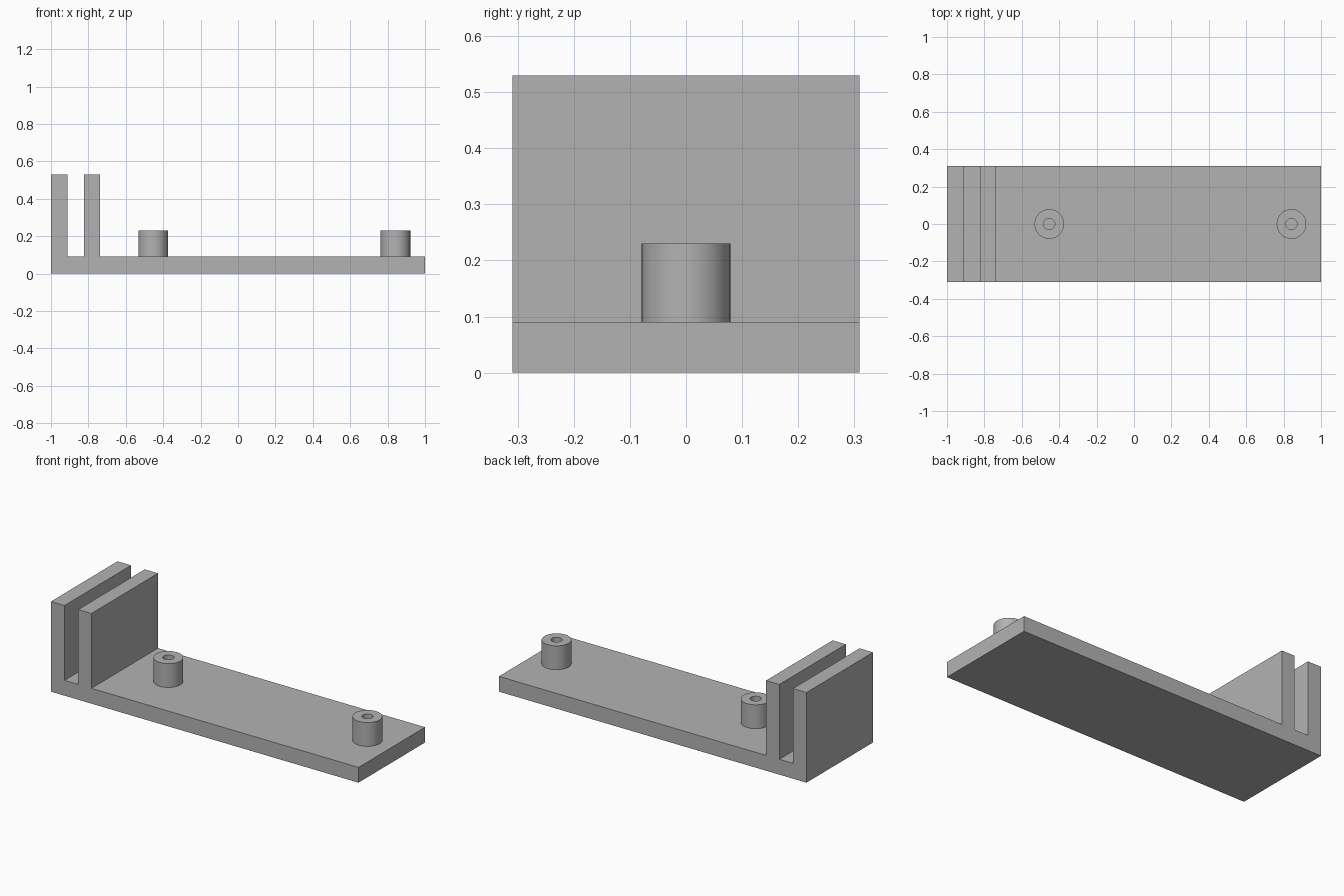
import bpy, bmesh
from math import cos, sin, tau, radians

cube = bpy.data.objects.get("Cube")
if cube:
    bpy.data.objects.remove(cube)

HALF_DEPTH = 0.309
PLATE_TOP = 0.09
WALL_TOP = 0.53
POST_TOP = 0.23
SEGMENTS = 64

grey = bpy.data.materials.new("plain grey")
grey.use_nodes = True
grey.diffuse_color = (0.45, 0.45, 0.45, 1)
grey.node_tree.nodes["Principled BSDF"].inputs["Base Color"].default_value = grey.diffuse_color


def finish(bm, name):
    bmesh.ops.recalc_face_normals(bm, faces=bm.faces)
    mesh = bpy.data.meshes.new(name)
    bm.to_mesh(mesh)
    bm.free()
    mesh.materials.append(grey)
    obj = bpy.data.objects.new(name, mesh)
    bpy.context.collection.objects.link(obj)
    return obj


# Base plate with two upright walls and a slot, extruded from one side profile
profile = [(-1, 0), (1, 0), (1, PLATE_TOP), (-0.737, PLATE_TOP), (-0.737, WALL_TOP),
           (-0.823, WALL_TOP), (-0.823, PLATE_TOP), (-0.912, PLATE_TOP),
           (-0.912, WALL_TOP), (-1, WALL_TOP)]
bm = bmesh.new()
side = bm.faces.new([bm.verts.new((x, -HALF_DEPTH, z)) for x, z in profile])
extruded = bmesh.ops.extrude_face_region(bm, geom=[side])["geom"]
bmesh.ops.translate(bm, vec=(0, 2 * HALF_DEPTH, 0),
                    verts=[v for v in extruded if isinstance(v, bmesh.types.BMVert)])
finish(bm, "slotted_base")


# Hollow round posts, open down to the plate
def post(name, x, outer=0.079, inner=0.03):
    bm = bmesh.new()
    section = [(outer, PLATE_TOP), (outer, POST_TOP), (inner, POST_TOP), (inner, PLATE_TOP)]
    rings = [[bm.verts.new((r * cos(tau * i / SEGMENTS), r * sin(tau * i / SEGMENTS), z))
              for i in range(SEGMENTS)] for r, z in section]
    for low, high in zip(rings, rings[1:]):
        for i in range(SEGMENTS):
            j = (i + 1) % SEGMENTS
            bm.faces.new((low[i], low[j], high[j], high[i]))
    obj = finish(bm, name)
    obj.location.x = x
    bpy.ops.object.select_all(action="DESELECT")
    obj.select_set(True)
    bpy.context.view_layer.objects.active = obj
    bpy.ops.object.shade_smooth_by_angle(angle=radians(30))


post("inner_post", -0.453)
post("outer_post", 0.842)
